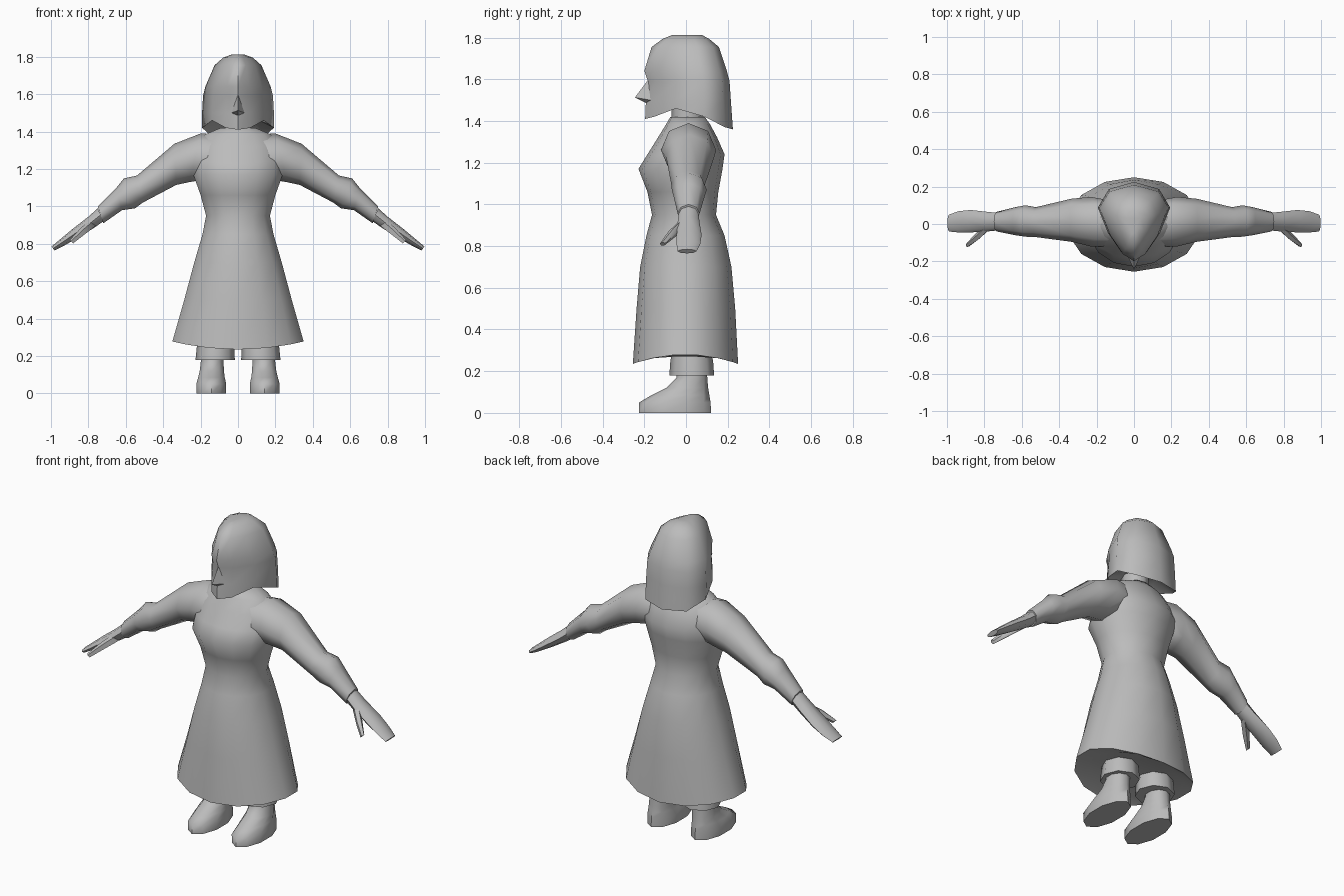
import bpy
import math

cloth = bpy.data.materials.new("plain_grey")
cloth.diffuse_color = (0.5, 0.5, 0.5, 1)


def build(name, verts, faces, angle=60):
    me = bpy.data.meshes.new(name)
    me.from_pydata(verts, [], faces)
    ob = bpy.data.objects.new(name, me)
    bpy.context.collection.objects.link(ob)
    me.materials.append(cloth)
    bpy.ops.object.select_all(action='DESELECT')
    ob.select_set(True)
    bpy.context.view_layer.objects.active = ob
    bpy.ops.object.mode_set(mode='EDIT')
    bpy.ops.mesh.select_all(action='SELECT')
    bpy.ops.mesh.normals_make_consistent(inside=False)
    bpy.ops.object.mode_set(mode='OBJECT')
    bpy.ops.object.shade_smooth_by_angle(angle=math.radians(angle))
    return ob


def loft(name, rings, angle=60):
    """Skin a list of equal rings and close both ends."""
    n = len(rings[0])
    verts = [p for r in rings for p in r]
    faces = [(k * n + i, k * n + (i + 1) % n, (k + 1) * n + (i + 1) % n, (k + 1) * n + i)
             for k in range(len(rings) - 1) for i in range(n)]
    faces.append(tuple(range(n)))
    faces.append(tuple(range(len(verts) - n, len(verts))))
    return build(name, verts, faces, angle)


def oval(z, hw, yf, yb, cx=0.0, n=14, lift=0.0):
    """Horizontal oval from yf to yb; lift raises its sides."""
    cy, ry = (yf + yb) / 2, (yb - yf) / 2
    out = []
    for i in range(n):
        a = 2 * math.pi * i / n
        out.append((cx + hw * math.sin(a), cy - ry * math.cos(a),
                    z + lift * math.sin(a) ** 2))
    return out


# Dress: recessed underside, flared skirt, waist, bust, shoulders, collar
dress = [oval(0.27, 0.30, -0.20, 0.20), oval(0.235, 0.36, -0.255, 0.25, lift=0.045)]
for z, hw, yf, yb in [(0.50, 0.295, -0.237, 0.236), (0.70, 0.240, -0.220, 0.218),
                      (0.85, 0.195, -0.190, 0.185), (0.95, 0.175, -0.163, 0.144),
                      (1.06, 0.205, -0.185, 0.155), (1.17, 0.245, -0.228, 0.175),
                      (1.24, 0.250, -0.185, 0.185), (1.32, 0.230, -0.135, 0.150),
                      (1.385, 0.180, -0.095, 0.115), (1.42, 0.095, -0.075, 0.090)]:
    dress.append(oval(z, hw, yf, yb))
loft("dress", dress)

# Neck
loft("neck", [oval(z, 0.07, -0.07, 0.085, n=8) for z in (1.38, 1.50)])

# Head and hair: teardrop outline (depth fraction, width fraction, lower edge height)
OUTLINE = [(0, 0, 1.41), (0.10, 0.34, 1.42), (0.35, 0.72, 1.46),
           (0.68, 1, 1.42), (0.91, 0.70, 1.37), (1, 0, 1.36)]


def head_ring(z, yf, yb, hw):
    half = [(hw * w, yf + (yb - yf) * t, low if z is None else z) for t, w, low in OUTLINE]
    return half + [(-x, y, zz) for x, y, zz in half[-2:0:-1]]


loft("head_and_hair", [
    head_ring(1.48, -0.10, 0.13, 0.10), head_ring(None, -0.196, 0.225, 0.192),
    head_ring(1.50, -0.192, 0.215, 0.192), head_ring(1.59, -0.182, 0.209, 0.187),
    head_ring(1.64, -0.200, 0.196, 0.175), head_ring(1.755, -0.165, 0.158, 0.125),
    head_ring(1.795, -0.110, 0.110, 0.080), head_ring(1.812, -0.067, 0.077, 0.035)])

# Nose: small wedge
build("nose", [(0, -0.18, 1.60), (-0.035, -0.17, 1.50), (0.035, -0.17, 1.50),
               (0, -0.245, 1.513), (0, -0.19, 1.485)],
      [(0, 1, 3), (0, 3, 2), (1, 4, 3), (4, 2, 3), (0, 2, 4, 1)], 40)

# Sleeve and hand sections: top x, z, bottom x, z, front y, back y
ARM = [(0.10, 1.385, 0.20, 1.14, -0.12, 0.13), (0.20, 1.39, 0.26, 1.13, -0.12, 0.145),
       (0.34, 1.335, 0.33, 1.115, -0.095, 0.135), (0.54, 1.165, 0.51, 1.02, -0.07, 0.09),
       (0.61, 1.15, 0.55, 0.99, -0.068, 0.10), (0.65, 1.10, 0.62, 0.98, -0.06, 0.09),
       (0.75, 1.00, 0.72, 0.91, -0.04, 0.065)]
HAND = [(0.75, 0.99, 0.72, 0.92, -0.035, 0.06), (0.80, 0.945, 0.77, 0.885, -0.04, 0.065),
        (0.89, 0.875, 0.86, 0.83, -0.045, 0.075), (0.95, 0.825, 0.93, 0.79, -0.045, 0.068),
        (0.998, 0.785, 0.98, 0.765, -0.04, 0.05)]
THUMB = [(0.78, 0.94, 0.76, 0.89, -0.03, 0.02), (0.84, 0.885, 0.82, 0.845, -0.085, -0.035),
         (0.90, 0.82, 0.88, 0.80, -0.125, -0.10)]


def limb_rings(data, s, n=8):
    rings = []
    for tx, tz, bx, bz, yf, yb in data:
        ring = []
        for i in range(n):
            a = 2 * math.pi * i / n
            c, d = math.cos(a) / 2, math.sin(a) / 2
            ring.append((s * ((tx + bx) / 2 + (tx - bx) * c),
                         (yf + yb) / 2 + (yb - yf) * d,
                         (tz + bz) / 2 + (tz - bz) * c))
        rings.append(ring)
    return rings


for s, side in ((1, "left"), (-1, "right")):
    loft(side + "_sleeve", limb_rings(ARM, s))
    loft(side + "_hand", limb_rings(HAND, s))
    loft(side + "_thumb", limb_rings(THUMB, s, 5))

    # Trouser cuff
    loft(side + "_trouser_leg", [oval(0.18, 0.105, -0.08, 0.135, s * 0.122, 8),
                                 oval(0.25, 0.100, -0.075, 0.13, s * 0.120, 8),
                                 oval(0.32, 0.090, -0.06, 0.11, s * 0.120, 8)], 50)

    # Boot: sole, toe, instep and ankle
    loft(side + "_boot", [oval(0.0, 0.082, -0.225, 0.12, s * 0.143, 10),
                          oval(0.05, 0.084, -0.225, 0.118, s * 0.143, 10),
                          oval(0.085, 0.075, -0.165, 0.112, s * 0.142, 10),
                          oval(0.12, 0.068, -0.095, 0.106, s * 0.140, 10),
                          oval(0.17, 0.064, -0.045, 0.102, s * 0.138, 10),
                          oval(0.22, 0.064, -0.045, 0.100, s * 0.135, 10)])
